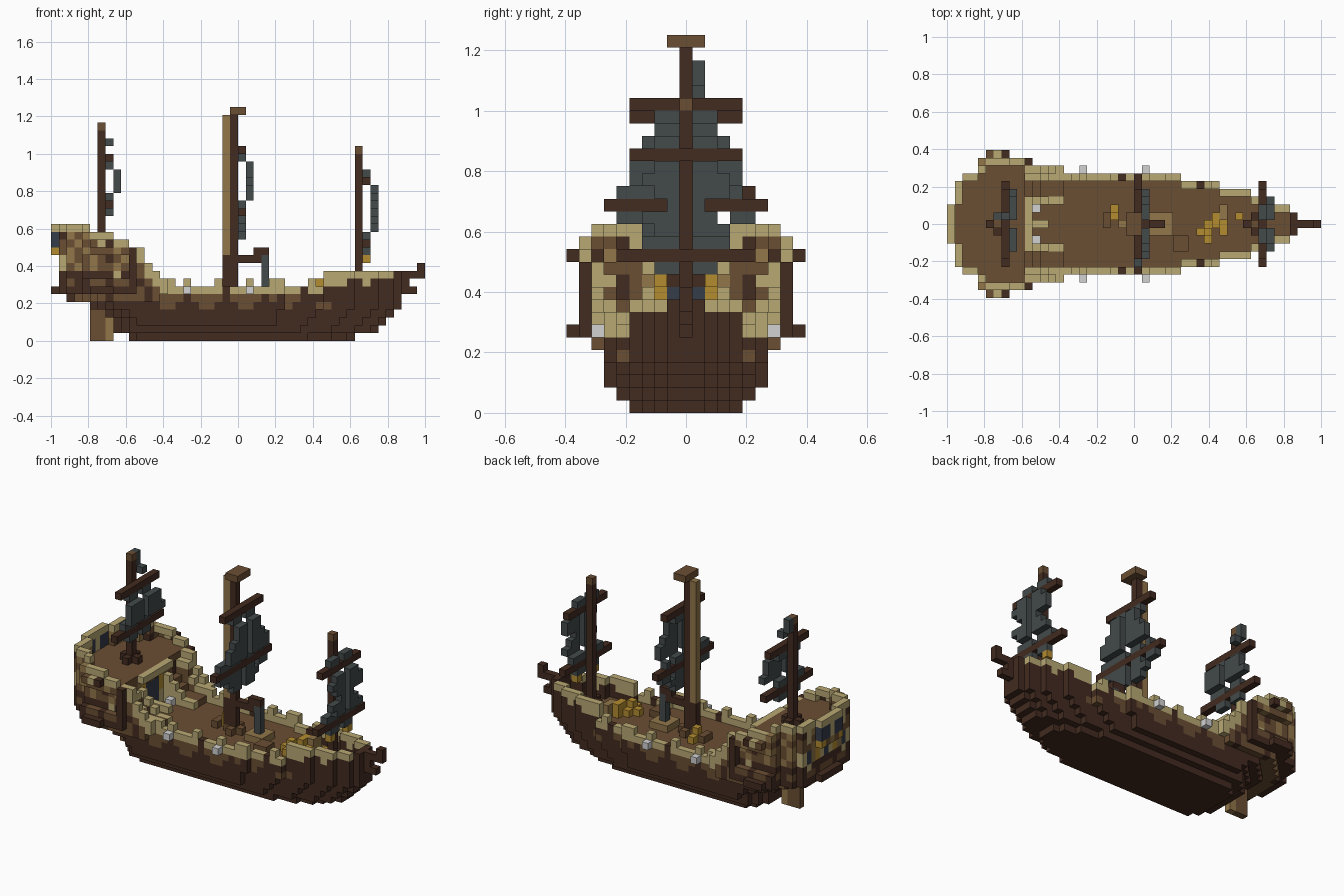
import bpy, random
from mathutils import Vector

if "Cube" in bpy.data.objects:
    bpy.data.objects.remove(bpy.data.objects["Cube"], do_unlink=True)

random.seed(4)
U = 1 / 24          # block size
COLOURS = {
    "dark_wood": "422b20", "brown_wood": "6b4e33", "tan_wood": "b9a974",
    "light_wood": "92764a", "sail_grey": "434a4a", "iron_grey": "d2d2d4",
    "gold": "b48c30", "window_blue": "353d49",
}
NAMES = list(COLOURS)
DARK, BROWN, TAN, LIGHT, SAIL, IRON, GOLD, GLASS = range(len(NAMES))


def linear(text):
    vals = [int(text[n:n + 2], 16) / 255 for n in (0, 2, 4)]
    return [((v + .055) / 1.055) ** 2.4 for v in vals] + [1]


MATS = []
for name, text in COLOURS.items():
    m = bpy.data.materials.new(name)
    m.use_nodes = True
    m.diffuse_color = linear(text)
    bsdf = m.node_tree.nodes["Principled BSDF"]
    bsdf.inputs["Base Color"].default_value = linear(text)
    bsdf.inputs["Roughness"].default_value = .9
    MATS.append(m)

blocks = {}         # (i, j, k) -> (part, colour)


def put(part, col, i, j, k):
    blocks[(i, j, k)] = (part, col)


def box(part, col, i, j, k):
    """Fill inclusive ranges of blocks."""
    for a in range(i[0], i[1] + 1):
        for b in range(j[0], j[1] + 1):
            for c in range(k[0], k[1] + 1):
                put(part, col, a, b, c)


# Half width of the plan, from stern to bow, as (width, run)
PLAN = []
for w, run in [(2, 1), (5, 1), (6, 2), (8, 1), (9, 3), (8, 3), (7, 4), (6, 15),
               (5, 5), (4, 4), (3, 3), (2, 2), (1, 1), (0, 3)]:
    PLAN += [w] * run
START = [10, 8, 8, 7, 5, 2]
END = [39, 42, 43, 44, 45, 45]
CAP = [4, 5, 6, 6, 6, 7]


# Hull: stacked layers that shrink towards the keel
def hull_colour(i, k):
    if k == 5:
        return DARK if i % 5 == 2 or i == 29 or i > 32 else BROWN
    if k == 4 and 12 < i < 38 and i % 5 in (0, 4) and i != 29:
        return BROWN
    return DARK


for k in range(6):
    for i in range(START[k], END[k]):
        shift = 45 - END[k] if i > 28 else 0
        w = min(CAP[k], PLAN[min(i + shift, 44)], 3 + (i - START[k]))
        if i > 13:
            w = min(w, 6)
        for j in range(-w, w + 1):
            put("hull", hull_colour(i, k), i, j, k)
            if k == 5 and abs(j) < w and i < 44:
                put("main_deck", BROWN, i, j, k)


# Bulwark rails round the main deck and bow
def edge(i, j, w):
    return abs(j) == w or abs(j) > min(PLAN[i + 1], w)


for i in range(14, 45):
    w = min(PLAN[i], 6)
    bow = i >= 35
    for j in range(-w, w + 1):
        if not edge(i, j, w):
            continue
        put("rail", DARK if bow or i % 10 == 2 else TAN, i, j, 6)
        if bow:
            put("rail", TAN if i < 38 or i % 4 == 0 and i < 44 else DARK, i, j, 7)
            put("rail", DARK if i == 44 else TAN, i, j, 8)
        elif i % 4 == 1 or i % 7 == 0 or i < 16:
            put("rail", TAN, i, j, 7)
box("bowsprit", DARK, (44, 46), (0, 0), (6, 8))
box("bowsprit", DARK, (47, 47), (0, 0), (8, 9))
blocks.pop((46, 0, 7))


# Stern castle, with bands of planks, windows and posts
def castle_colour(i, j, k):
    n = i + abs(j)
    if k == 6:
        return DARK
    if k == 7:
        return BROWN if n % 3 else DARK
    if k == 8:
        return DARK if n % 5 else TAN
    if k == 9:
        return LIGHT if n % 3 == 0 else BROWN
    if k == 10:
        return LIGHT if n % 4 == 0 else (DARK if n % 4 == 2 else BROWN)
    return LIGHT if n % 4 == 0 else BROWN


OUTSET = {6: 9, 7: 8, 8: 7, 9: 7, 10: 7, 11: 8}
for k, cap in OUTSET.items():
    for i in range(0 if k in (6, 11) else 1, 10):
        w = min(cap, PLAN[i])
        for j in range(-w, w + 1):
            inner = k == 11 and abs(j) < w and i > 1
            put("poop_deck" if inner else "stern_castle",
                BROWN if inner else castle_colour(i, j, k), i, j, k)
for j in range(-5, 6):
    for k in (9, 10):
        put("stern_windows", (GLASS, TAN, GOLD, LIGHT)[abs(j) % 4], 1, j, k)


# Poop rail, stepping down towards the main deck
def rail_colour(i, j, k, top):
    if i == 7 and abs(j) == 9:
        return DARK
    if k == top or (i + abs(j)) % 5 == 0:
        return TAN
    if i == 0:
        return GLASS
    return (BROWN, LIGHT, BROWN, DARK)[(i + k + abs(j)) % 4]


for i in range(10):
    top = 14 if i < 5 else 13 if i < 8 else 12
    w = PLAN[i]
    for k in range(12, top + 1):
        ww = min(w, 9 - (k - 12))
        for j in range(-ww, ww + 1):
            back = i < 5 and abs(j) > (PLAN[i - 1] if i else -1)
            if abs(j) == ww or back:
                put("poop_rail", rail_colour(i, j, k, top), i, j, k)
for s in (-1, 1):
    put("poop_rail", GOLD, 0, 2 * s, 11)
    # Side steps leading down from the castle
    for i in range(10, 15):
        top = 21 - i if i > 11 else 11
        for w in (6, 7, 8):
            if w <= PLAN[i]:
                for k in range(6, top - (8 - w) // 2 + 1):
                    col = TAN if k >= top - 1 else BROWN if (i + k) % 3 else DARK
                    put("side_steps", DARK if w == 8 else col, i, w * s, k)
    # Inner stairs and stair lamps
    for i in range(10, 15):
        for w in (3, 4, 5):
            top = 18 - i if w > 3 else 19 - i
            box("stairs", TAN if w == 3 else BROWN, (i, i),
                (w * s, w * s), (6, max(6, top)))
    put("stair_lamp", IRON, 11, 2 * s, 6)
    # Cannon muzzles
    for i in (17, 25):
        put("cannon", IRON, i, 7 * s, 6)
# Cabin front under the poop deck, with a thick sill and a doorstep
for j in range(-6, 7):
    for k in range(6, 11):
        col = TAN if k < 8 else (BROWN, DARK, GOLD, LIGHT)[abs(j) % 4]
        put("cabin_front", GLASS if abs(j) < 2 and k < 10 else col, 9, j, k)
box("cabin_sill", TAN, (10, 10), (-3, 3), (11, 11))
box("doorstep", TAN, (10, 12), (0, 0), (6, 6))

# Rudder
box("rudder", BROWN, (5, 6), (0, 0), (0, 4))
box("rudder", LIGHT, (7, 7), (0, 0), (0, 4))

# Masts
box("mizzen_mast", DARK, (6, 6), (0, 0), (12, 26))
put("mizzen_mast", BROWN, 6, 0, 27)
box("main_mast", DARK, (23, 23), (0, 0), (6, 28))
box("main_mast", LIGHT, (22, 22), (0, 0), (11, 28))
box("main_mast", DARK, (22, 22), (0, 0), (6, 10))
box("main_mast_cap", BROWN, (23, 24), (-1, 1), (29, 29))
box("fore_mast", DARK, (39, 39), (0, 0), (6, 23))
put("fore_mast", BROWN, 39, 0, 24)
for i, k in ((6, 12), (23, 6), (39, 6)):
    for a, b in ((1, 0), (-1, 0), (0, 1), (0, -1)):
        put("mast_foot", BROWN if i == 23 else DARK, i + a, b, k)


# Tattered sails: one half width per row, middle rows billow forward
def sail(name, i, low, widths, belly):
    for n, w in enumerate(map(int, widths)):
        k = low + n
        for j in range(-w, w + 1):
            if j == 0 or abs(j) > 2 and random.random() < .2:
                continue
            forward = belly[0] <= k <= belly[1] and abs(j) < 5
            put(name, SAIL, i + forward, j, k)


sail("mizzen_sail", 7, 16, "2334332", (19, 21))
sail("main_sail", 24, 13, "33545443222", (18, 22))
sail("fore_sail", 40, 11, "22333133222", (14, 19))
for name, i, k, w in (("mizzen", 7, 17, 5), ("mizzen", 7, 23, 4), ("main", 24, 16, 6),
                      ("main", 24, 24, 4), ("fore", 40, 12, 5), ("fore", 40, 20, 4)):
    box(name + "_yard", DARK, (i, i), (-w, w), (k, k))
box("pennant", SAIL, (6, 6), (1, 1), (26, 27))
put("pennant", SAIL, 7, 1, 25)

# Broken boom with hanging cloth, and hatch frame beneath it
box("boom", DARK, (24, 26), (0, 0), (10, 10))
box("boom", DARK, (26, 27), (0, 0), (11, 11))
box("hanging_cloth", SAIL, (27, 27), (0, 0), (7, 10))
box("hatch", LIGHT, (26, 28), (-1, 1), (6, 6))
put("hatch", BROWN, 27, 0, 6)

# Treasure and crates on deck
for i, j, h in ((32, -1, 0), (33, -1, 1), (33, 0, 0), (34, 0, 1), (34, 1, 1), (33, -2, 0),
                (35, -1, 0), (35, 0, 0), (21, 1, 1), (21, 2, 0), (37, 1, 0)):
    box("treasure", GOLD, (i, i), (j, j), (6, 6 + h))
for s in (-2, 2):
    put("mast_lantern", GOLD, 40, s, 10)
box("crate", LIGHT, (35, 35), (1, 2), (6, 7))
box("crate", BROWN, (29, 30), (-3, -2), (6, 6))
box("crate", BROWN, (20, 20), (0, 1), (6, 6))

# Turn the blocks into meshes, keeping only exposed faces
SIDES = []
for axis in range(3):
    for sign in (-1, 1):
        n, a, b = Vector(), Vector(), Vector()
        n[axis], a[(axis + 1) % 3], b[(axis + 2) % 3] = sign, 1, sign
        SIDES.append((n, [(n + p * a + q * b) / 2 for p, q in
                          ((-1, -1), (1, -1), (1, 1), (-1, 1))]))

parts = {}
for pos, (part, col) in blocks.items():
    parts.setdefault(part, []).append((pos, col))
for part, cells in parts.items():
    verts, faces, cols = {}, [], []
    for pos, col in cells:
        for n, corners in SIDES:
            if tuple(int(p + d) for p, d in zip(pos, n)) in blocks:
                continue
            face = []
            for c in corners:
                v = Vector(pos) + c + Vector((-23.5, 0, .5))
                face.append(verts.setdefault(tuple(v * U), len(verts)))
            faces.append(face)
            cols.append(col)
    mesh = bpy.data.meshes.new(part)
    mesh.from_pydata(list(verts), [], faces)
    used = sorted(set(cols))
    for c in used:
        mesh.materials.append(MATS[c])
    for poly, c in zip(mesh.polygons, cols):
        poly.material_index = used.index(c)
    bpy.context.collection.objects.link(bpy.data.objects.new(part, mesh))
